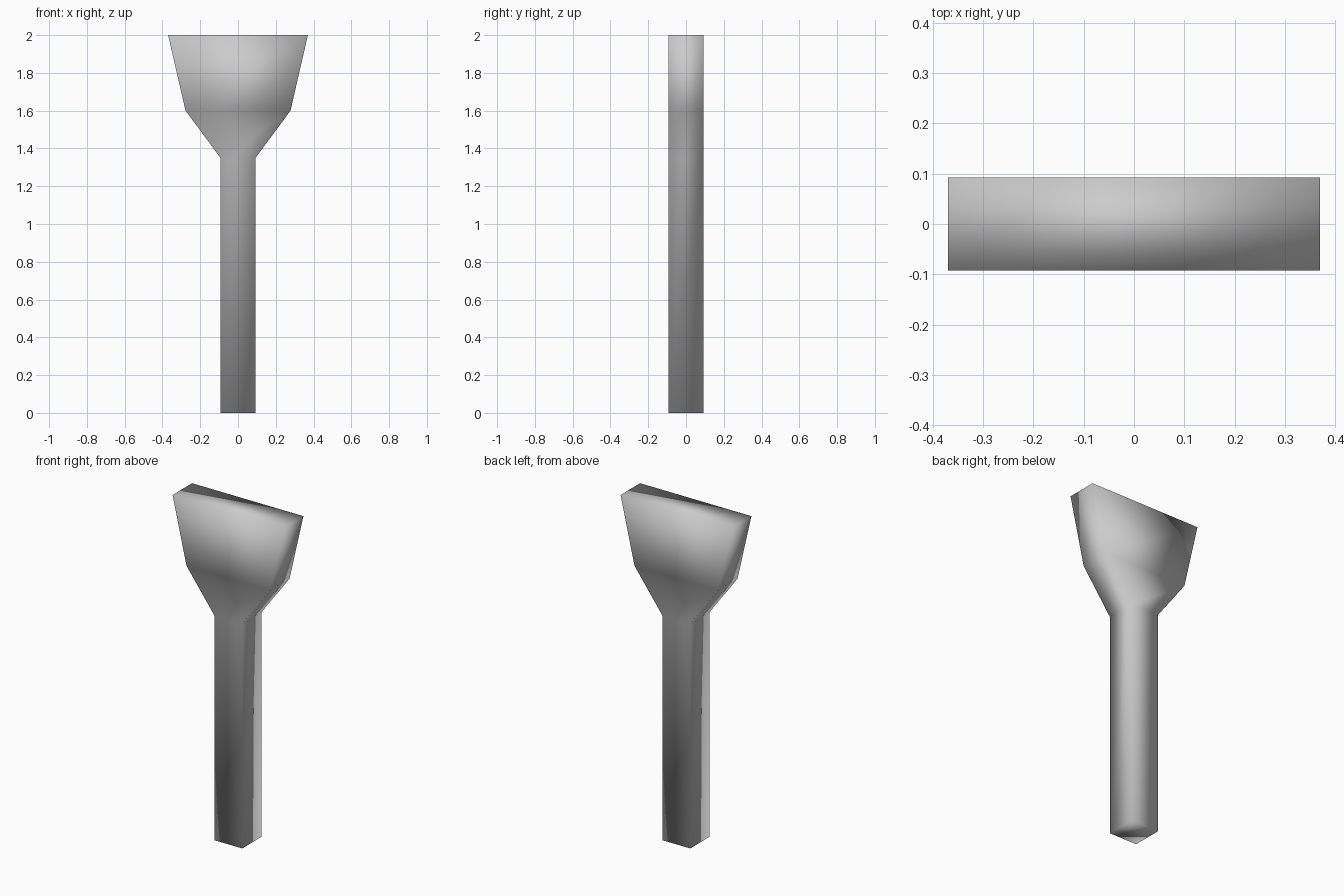
import bpy, bmesh

if "Cube" in bpy.data.objects:
    bpy.data.objects.remove(bpy.data.objects["Cube"])

# Half width in x at each height; depth is constant
PROFILE = [(0.0, 0.0925), (1.35, 0.0925), (1.6, 0.278), (2.0, 0.37)]
HALF_DEPTH = 0.0925

bm = bmesh.new()

# Rectangular rings from the handle end up to the blade tip
rings = [[bm.verts.new((sx * w, sy * HALF_DEPTH, z))
          for sx, sy in ((-1, -1), (1, -1), (1, 1), (-1, 1))]
         for z, w in PROFILE]

# Side walls
for low, high in zip(rings, rings[1:]):
    for i in range(4):
        j = (i + 1) % 4
        bm.faces.new((low[i], low[j], high[j], high[i]))

# End caps
bm.faces.new(rings[0][::-1])
bm.faces.new(rings[-1])
bmesh.ops.recalc_face_normals(bm, faces=bm.faces[:])

# The whole body is smooth shaded, without sharp edges
for f in bm.faces:
    f.smooth = True

mesh = bpy.data.meshes.new("flared_paddle")
bm.to_mesh(mesh)
bm.free()
paddle = bpy.data.objects.new("flared_paddle", mesh)
bpy.context.collection.objects.link(paddle)
